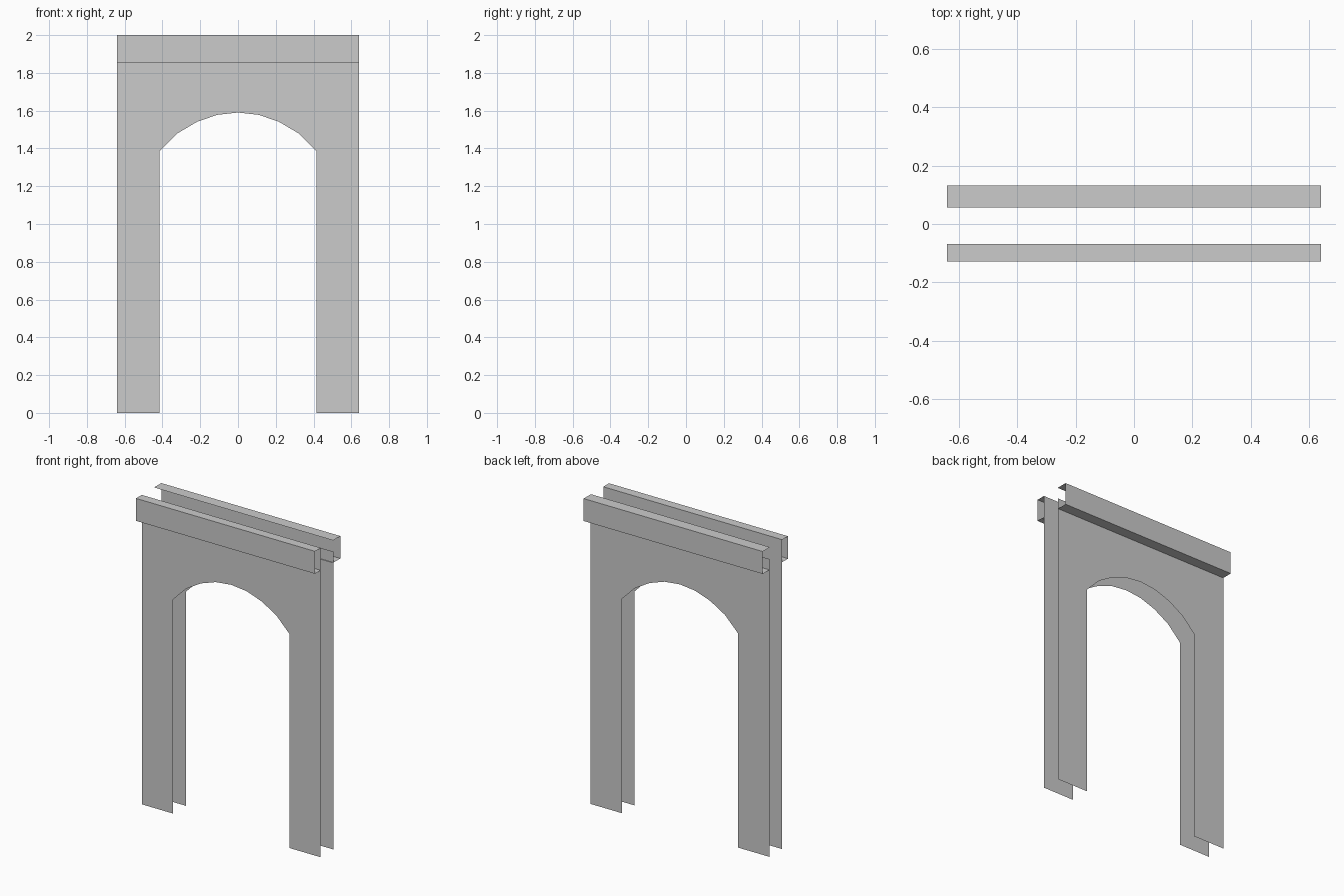
import bpy

if "Cube" in bpy.data.objects:
    bpy.data.objects.remove(bpy.data.objects["Cube"])

HALF_W = 0.64
TOP = 2.0
BAND_Z = 1.855
# Right half of the low-poly arch opening, from crown to spring line
ARCH = [(0.0, 1.59), (0.11, 1.578), (0.217, 1.541), (0.322, 1.479), (0.415, 1.385)]


def add_mesh(name, verts, faces):
    me = bpy.data.meshes.new(name)
    me.from_pydata(verts, [], faces)
    me.update()
    ob = bpy.data.objects.new(name, me)
    bpy.context.collection.objects.link(ob)
    return ob


def arch_wall(name, y, top, flip):
    """Flat sheet with an arched opening: strips above the arch plus two legs."""
    arch = [(-x, z) for x, z in reversed(ARCH[1:])] + ARCH
    n = len(arch)
    verts = [(x, y, z) for x, z in arch] + [(x, y, top) for x, z in arch]
    faces = [(i, i + 1, n + i + 1, n + i) for i in range(n - 1)]
    for s, spring, above in ((-1, 0, n), (1, n - 1, 2 * n - 1)):
        b = len(verts)
        xi, z = s * ARCH[-1][0], ARCH[-1][1]
        verts += [(s * HALF_W, y, 0), (xi, y, 0),
                  (s * HALF_W, y, z), (s * HALF_W, y, top)]
        leg = [(b, b + 1, spring, b + 2), (b + 2, spring, above, b + 3)]
        faces += leg if s < 0 else [f[::-1] for f in leg]
    if flip:
        faces = [f[::-1] for f in faces]
    return add_mesh(name, verts, faces)


def cornice(name, y_in, y_out, flip):
    """Open-ended channel: bottom, outer face and top."""
    profile = [(y_in, BAND_Z), (y_out, BAND_Z), (y_out, TOP), (y_in, TOP)]
    verts = [(x, y, z) for y, z in profile for x in (-HALF_W, HALF_W)]
    faces = [(2 * i, 2 * i + 1, 2 * i + 3, 2 * i + 2) for i in range(3)]
    if flip:
        faces = [f[::-1] for f in faces]
    return add_mesh(name, verts, faces)


# Front and back wall sheets
arch_wall("front_wall", -0.069, TOP, False)
arch_wall("back_wall", 0.062, 1.925, True)

# Projecting bands along the top
cornice("front_cornice", -0.069, -0.128, False)
cornice("back_cornice", 0.057, 0.131, True)
